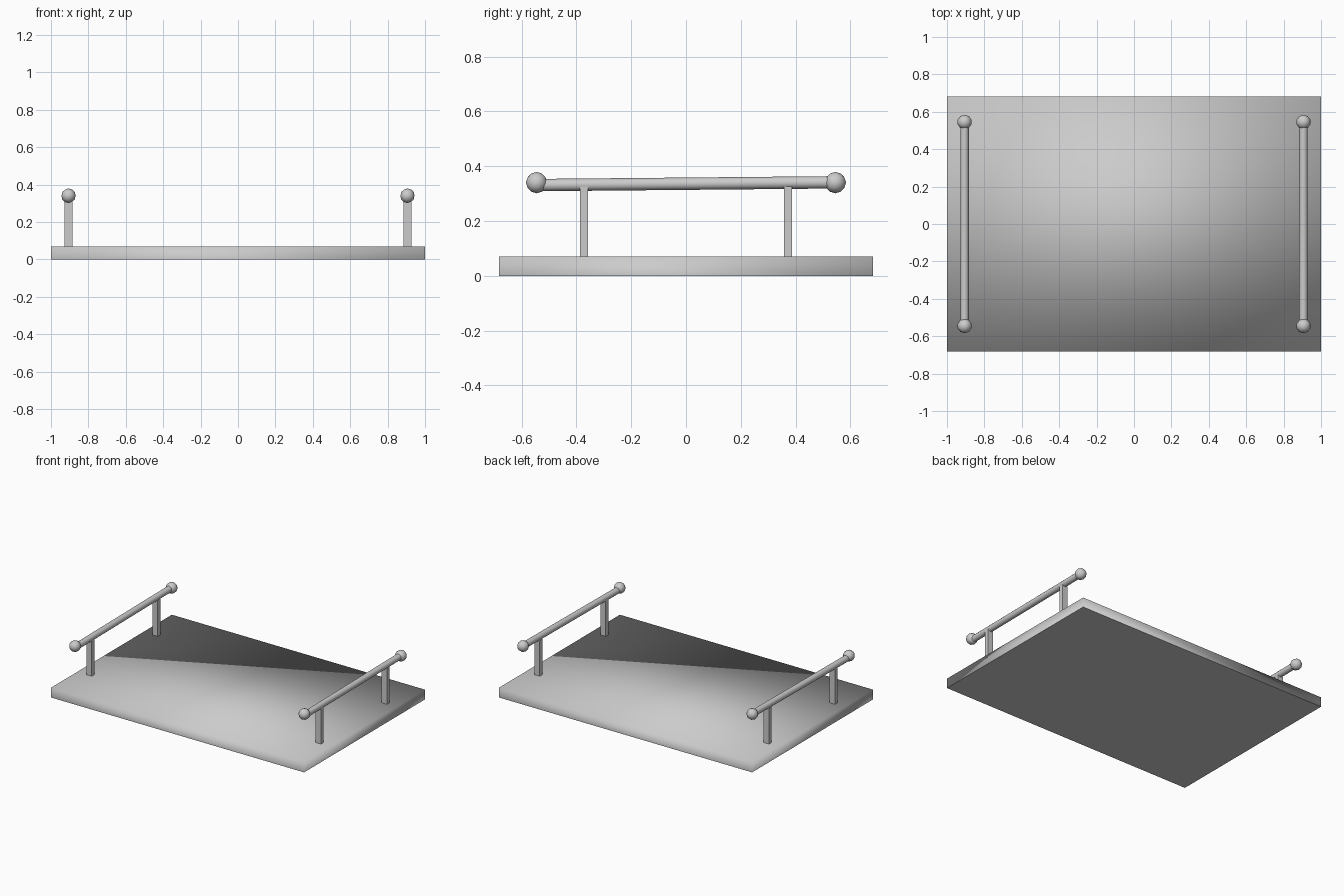
import bpy
import math
from mathutils import Vector

cube = bpy.data.objects.get("Cube")
if cube:
    bpy.data.objects.remove(cube, do_unlink=True)

# Single grey finish
grey = bpy.data.materials.new("plain_grey")
grey.use_nodes = True
colour = (0.6, 0.6, 0.6, 1)
grey.diffuse_color = colour
grey.node_tree.nodes["Principled BSDF"].inputs["Base Color"].default_value = colour


def finish(name, angle=None):
    obj = bpy.context.object
    obj.name = name
    obj.data.materials.append(grey)
    bpy.ops.object.transform_apply(location=False, rotation=True, scale=True)
    if angle:
        bpy.ops.object.shade_smooth_by_angle(angle=math.radians(angle))
    return obj


def box(name, centre, size):
    bpy.ops.mesh.primitive_cube_add(size=1, location=centre)
    bpy.context.object.scale = size
    return finish(name)


def rod(name, start, end, radius):
    start, end = Vector(start), Vector(end)
    span = end - start
    bpy.ops.mesh.primitive_cylinder_add(vertices=12, radius=radius, depth=span.length,
                                        location=(start + end) / 2)
    bpy.context.object.rotation_euler = span.to_track_quat("Z", "Y").to_euler()
    return finish(name, 50)


# Tray board: soft top and sides, crisp flat underside
board = box("tray_board", (0, 0, 0.035), (2, 1.364, 0.07))
board.data.shade_smooth()
bottom = next(p for p in board.data.polygons if p.normal.z < -0.9)
bottom.use_smooth = False
for edge in board.data.edges:
    if set(edge.vertices) <= set(bottom.vertices):
        edge.use_edge_sharp = True

# Handles: two posts, a slightly sloping bar and a faceted knob at each end
for side, x in (("left", 0.906), ("right", -0.906)):
    for place, y, bar_z in (("front", -1, 0.331), ("back", 1, 0.341)):
        box(f"{side}_{place}_post", (x, y * 0.372, 0.19), (0.042, 0.03, 0.27))
        bpy.ops.mesh.primitive_ico_sphere_add(subdivisions=2, radius=0.039,
                                              location=(x, y * 0.545, 0.34))
        finish(f"{side}_{place}_knob", 40)
    rod(f"{side}_bar", (x, -0.54, 0.331), (x, 0.54, 0.341), 0.0225)
